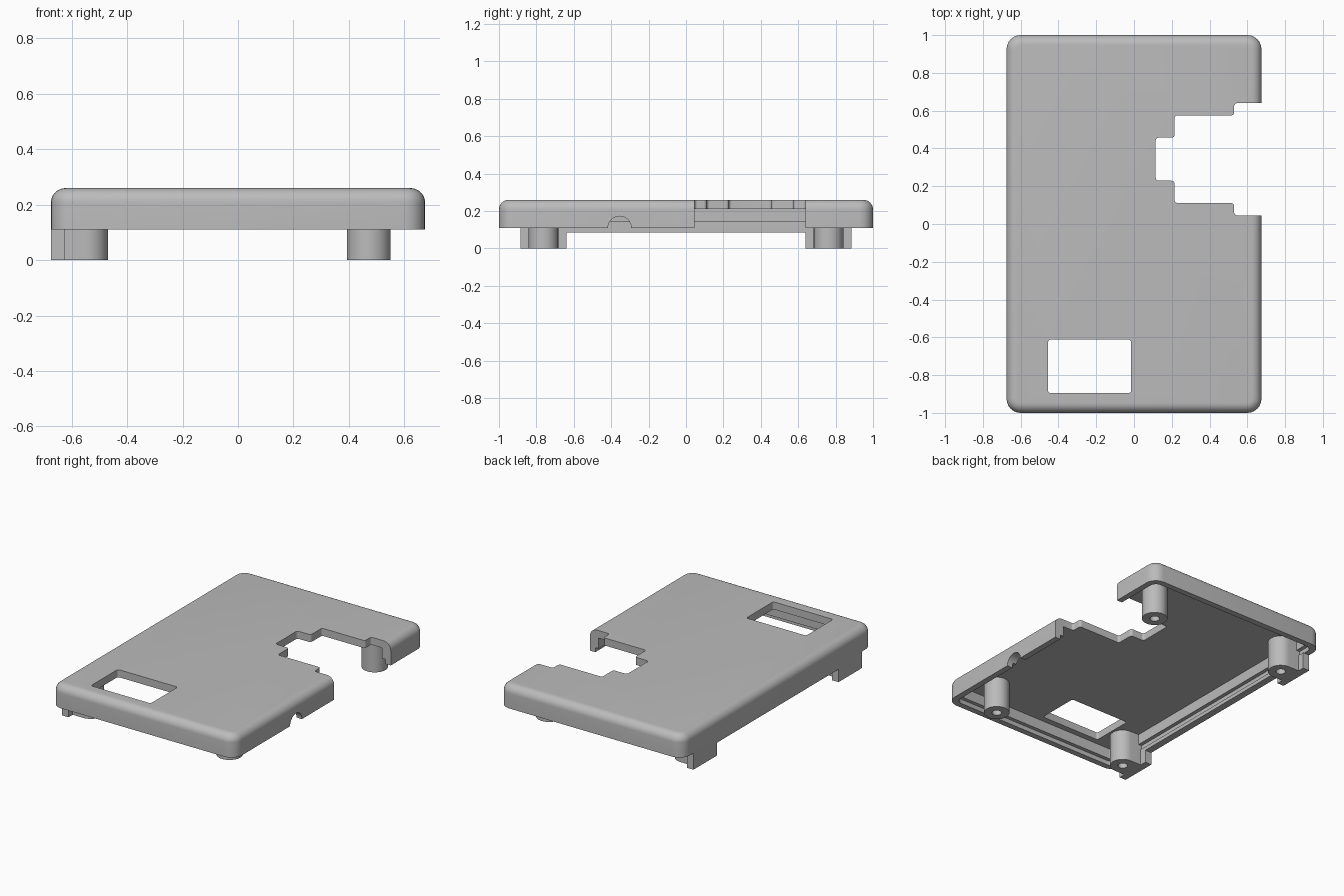
import bpy, bmesh
from mathutils import Matrix, Vector

cube = bpy.data.objects.get("Cube")
if cube:
    bpy.data.objects.remove(cube)

grey = bpy.data.materials.new("plain grey")
grey.use_nodes = True
COLOUR = (0.5, 0.5, 0.5, 1)
grey.diffuse_color = COLOUR
grey.node_tree.nodes["Principled BSDF"].inputs["Base Color"].default_value = COLOUR


def prism(name, points, low, high, corner=0, top=0, along_x=False):
    """Extrude an outline, rounding its corners and optionally its top rim."""
    bm = bmesh.new()
    face = bm.faces.new([bm.verts.new((a, b, low)) for a, b in points])
    out = bmesh.ops.extrude_face_region(bm, geom=[face])
    for v in out["geom"]:
        if isinstance(v, bmesh.types.BMVert):
            v.co.z = high
    if corner:
        edges = [e for e in bm.edges if abs(e.verts[0].co.z - e.verts[1].co.z) > 1e-4]
        bmesh.ops.bevel(bm, geom=edges, offset=corner, segments=6, profile=0.5, affect='EDGES')
    if top:
        edges = [e for e in bm.edges if all(abs(v.co.z - high) < 1e-5 for v in e.verts)]
        bmesh.ops.bevel(bm, geom=edges, offset=top, segments=8, profile=0.5, affect='EDGES')
    if along_x:
        # outline is (y, z), extrusion runs along x
        for v in bm.verts:
            v.co = Vector((v.co.z, v.co.x, v.co.y))
    bmesh.ops.recalc_face_normals(bm, faces=bm.faces)
    return finish(name, bm)


def rod(name, centre, radius, length, along_x=False):
    bm = bmesh.new()
    bmesh.ops.create_cone(bm, cap_ends=True, segments=40, radius1=radius, radius2=radius, depth=length)
    if along_x:
        bm.transform(Matrix.Rotation(1.5707963, 4, 'Y'))
    bm.transform(Matrix.Translation(centre))
    return finish(name, bm)


def finish(name, bm):
    mesh = bpy.data.meshes.new(name)
    bm.to_mesh(mesh)
    bm.free()
    mesh.materials.append(grey)
    obj = bpy.data.objects.new(name, mesh)
    bpy.context.collection.objects.link(obj)
    return obj


def rect(x0, x1, y0, y1):
    return [(x0, y0), (x1, y0), (x1, y1), (x0, y1)]


def combine(obj, tool, operation='DIFFERENCE'):
    bpy.context.view_layer.objects.active = obj
    mod = obj.modifiers.new("combine", 'BOOLEAN')
    mod.operation, mod.solver, mod.object = operation, 'EXACT', tool
    bpy.ops.object.modifier_apply(modifier=mod.name)
    bpy.data.objects.remove(tool)


W, L, RIM, CEILING, TOP = 0.675, 1.0, 0.11, 0.21, 0.26


def inset_rect(d):
    return rect(-W + d, W - d, -L + d, L - d)


# Hollow lid with a stepped lip
shell = prism("lid_shell", inset_rect(0), RIM, TOP, corner=0.075, top=0.052)
combine(shell, prism("lip_cutter", inset_rect(0.04), 0, 0.14, corner=0.045))
combine(shell, prism("cavity_cutter", inset_rect(0.065), 0.05, CEILING, corner=0.03))

# Stepped side opening, mirrored about its own middle
middle = 0.343
half = [(0.9, 0.297), (0.53, 0.297), (0.53, 0.232), (0.215, 0.232), (0.215, 0.114), (0.115, 0.114)]
outline = [(x, middle - d) for x, d in half] + [(x, middle + d) for x, d in reversed(half)]
combine(shell, prism("opening_cutter", outline, 0, 0.5, corner=0.016))

# Rectangular window and half-round cable notch
combine(shell, prism("window_cutter", rect(-0.455, -0.015, -0.895, -0.612), 0, 0.5, corner=0.014))
combine(shell, rod("notch_cutter", (W, -0.355, RIM), 0.062, 0.3, along_x=True))

# Side skirt with a tab at each end
arm = [(0.885, RIM), (0.885, 0), (0.638, 0), (0.638, 0.085)]
outline = [(-y, z) for y, z in arm] + [(y, z) for y, z in reversed(arm)]
skirt = prism("side_skirt", outline, -W, -W + 0.048, along_x=True)

# Four screw bosses; those by the skirt are joined to it by a web
parts = [shell, skirt]
for end, y in (("front", -0.762), ("back", 0.762)):
    for side, x in (("left", 0.472), ("right", -0.548)):
        boss = rod(f"{end}_{side}_boss", (x, y, 0.1075), 0.079, 0.215)
        if side == "right":
            web = prism("web", rect(-W + 0.03, x, y - 0.079, y + 0.079), 0.0, 0.215)
            combine(boss, web, 'UNION')
        combine(boss, rod("screw_hole", (x, y, 0.05), 0.03, 0.24))
        parts.append(boss)

for obj in parts:
    bpy.ops.object.select_all(action='DESELECT')
    obj.select_set(True)
    bpy.context.view_layer.objects.active = obj
    bpy.ops.object.shade_smooth_by_angle(angle=0.6)
